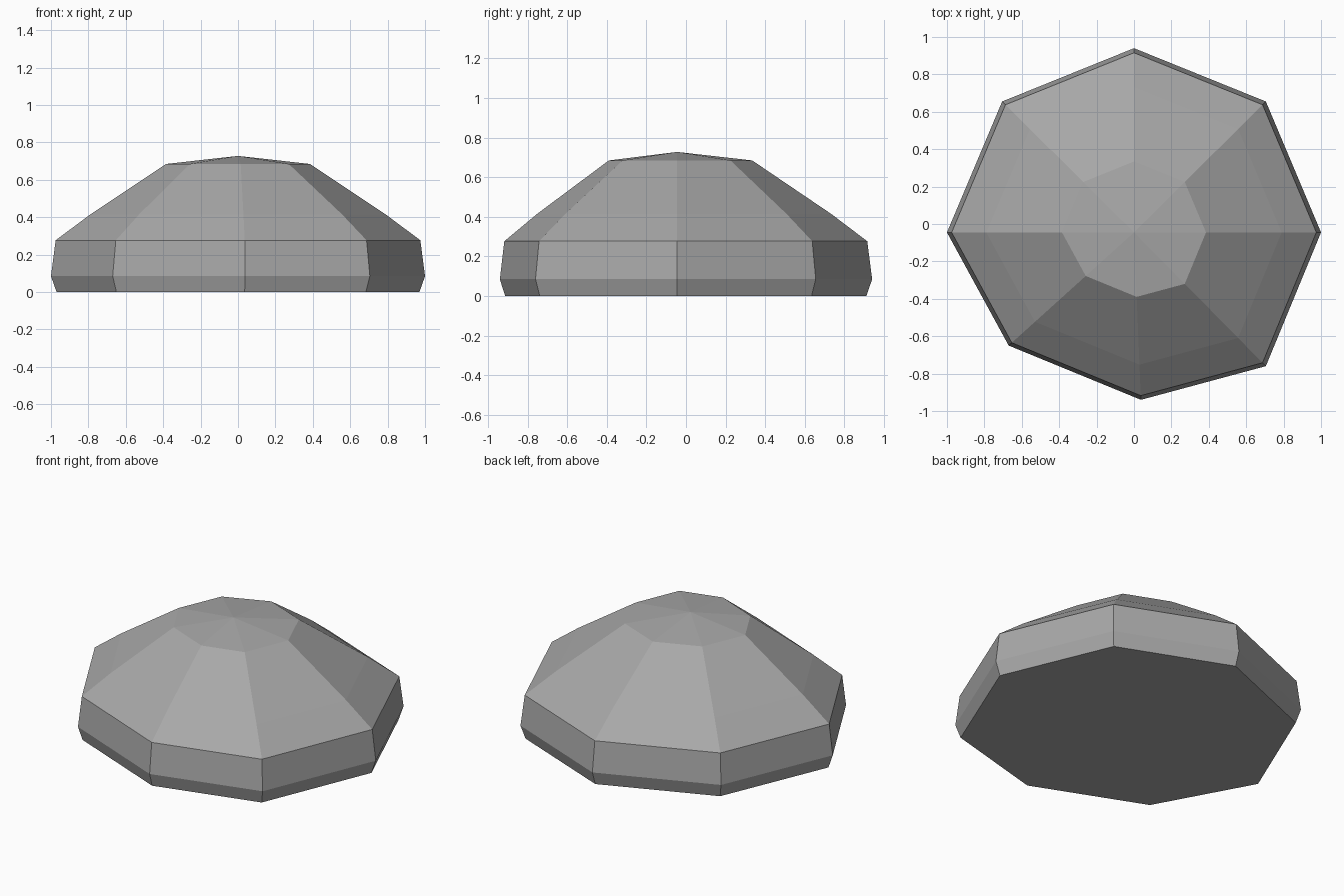
import bpy, bmesh

if "Cube" in bpy.data.objects:
    bpy.data.objects.remove(bpy.data.objects["Cube"])

# Irregular eight-sided outline, relative to the stone's axis
OUTLINE = [(0, 0.985), (-0.705, 0.70), (-1.0, 0), (-0.67, -0.605),
           (0.037, -0.895), (0.705, -0.715), (1.0, 0), (0.705, 0.70)]
AXIS_Y = -0.045
# Profile: (outline scale, height)
LEVELS = [(0.97, 0), (1.0, 0.085), (0.975, 0.277), (0.79, 0.415), (0.385, 0.685)]
APEX_Z = 0.728

grey = bpy.data.materials.new("stone grey")
grey.diffuse_color = (0.39, 0.39, 0.39, 1)
grey.use_nodes = True
grey.node_tree.nodes["Principled BSDF"].inputs["Base Color"].default_value = grey.diffuse_color

# Stone: stacked scaled rings, closed by a flat base and a low peak
bm = bmesh.new()
rings = [[bm.verts.new((x * s, AXIS_Y + y * s, z)) for x, y in OUTLINE]
         for s, z in LEVELS]
n = len(OUTLINE)
for low, high in zip(rings, rings[1:]):
    for i in range(n):
        j = (i + 1) % n
        bm.faces.new((low[i], low[j], high[j], high[i]))
bm.faces.new(rings[0][::-1])
apex = bm.verts.new((0, AXIS_Y, APEX_Z))
for i in range(n):
    bm.faces.new((rings[-1][i], rings[-1][(i + 1) % n], apex))
bmesh.ops.recalc_face_normals(bm, faces=bm.faces[:])

mesh = bpy.data.meshes.new("stone")
bm.to_mesh(mesh)
bm.free()
mesh.materials.append(grey)
bpy.context.collection.objects.link(bpy.data.objects.new("stone", mesh))
